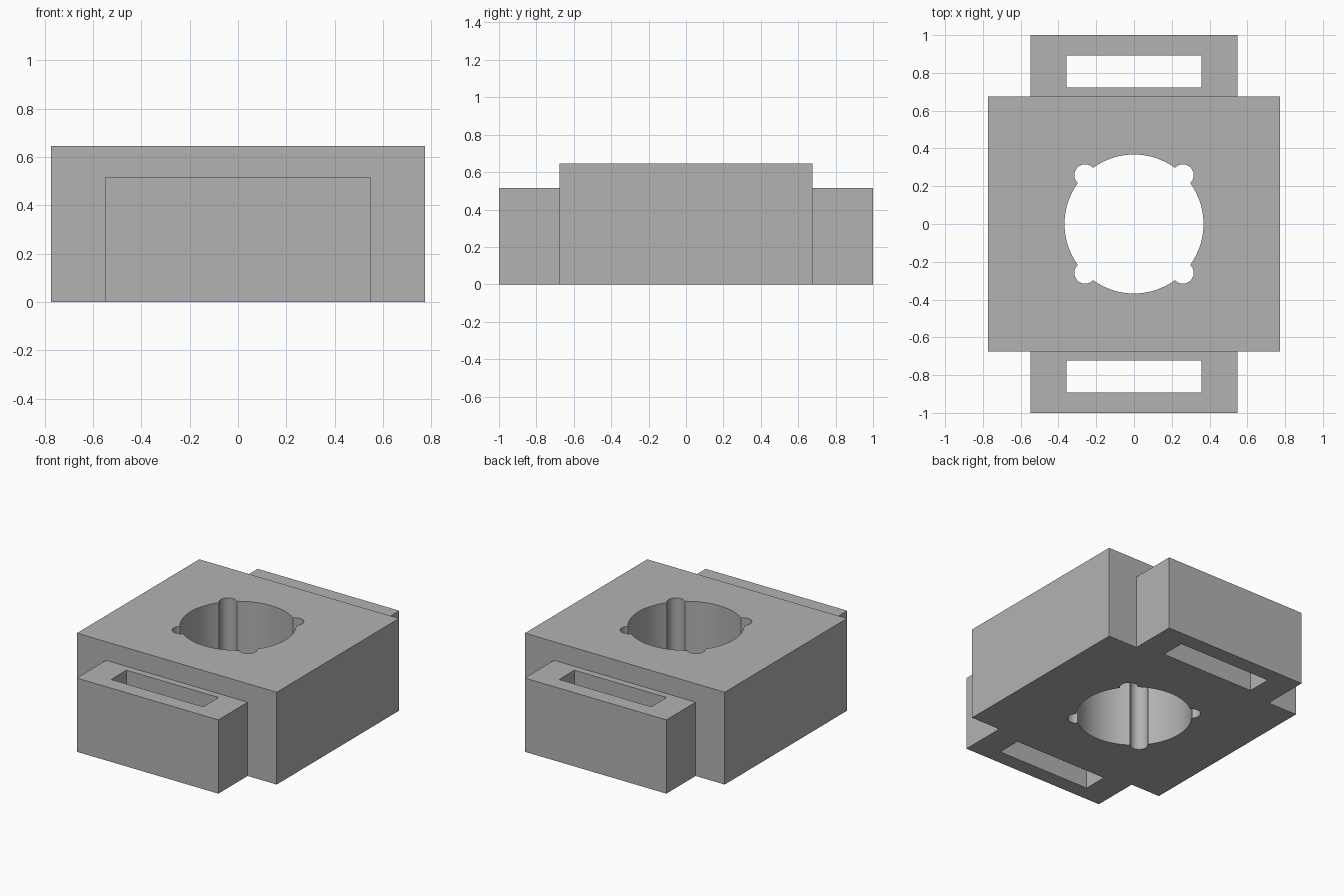
import bpy
from math import radians

default = bpy.data.objects.get("Cube")
if default:
    bpy.data.objects.remove(default, do_unlink=True)

BODY = (1.546, 1.352, 0.646)
BAR = (1.096, 2.0, 0.516)
SLOT = (0.714, 0.17, 2.0)
SLOT_Y = 0.808
BORE_RADIUS = 0.368
NOTCH_RADIUS = 0.057
NOTCH_OFFSET = 0.259

grey = bpy.data.materials.new("plain grey")
grey.use_nodes = True
colour = (0.45, 0.45, 0.45, 1)
grey.diffuse_color = colour
grey.node_tree.nodes["Principled BSDF"].inputs["Base Color"].default_value = colour


def box(name, size, location):
    bpy.ops.mesh.primitive_cube_add(size=1, location=location)
    obj = bpy.context.object
    obj.name = name
    obj.scale = size
    bpy.ops.object.transform_apply(location=True, rotation=False, scale=True)
    obj.data.materials.append(grey)
    return obj


def cylinder(name, radius, x, y, sides):
    bpy.ops.mesh.primitive_cylinder_add(vertices=sides, radius=radius, depth=2, location=(x, y, 0))
    obj = bpy.context.object
    obj.name = name
    obj.data.materials.append(grey)
    return obj


def combine(target, other, operation):
    """Apply a boolean to the target and discard the helper."""
    mod = target.modifiers.new(operation.lower(), "BOOLEAN")
    mod.operation = operation
    mod.solver = "EXACT"
    mod.object = other
    other.hide_render = True
    bpy.context.view_layer.objects.active = target
    bpy.ops.object.modifier_apply(modifier=mod.name)
    bpy.data.objects.remove(other, do_unlink=True)


# Tall central block with a lower bar forming the front and back lugs
block = box("bored_block_with_lugs", BODY, (0, 0, BODY[2] / 2))
combine(block, box("lug_bar", BAR, (0, 0, BAR[2] / 2)), "UNION")

# Central bore with four round notches on its diagonals
combine(block, cylinder("bore_cutter", BORE_RADIUS, 0, 0, 96), "DIFFERENCE")
for sx in (-1, 1):
    for sy in (-1, 1):
        notch = cylinder("notch_cutter", NOTCH_RADIUS, sx * NOTCH_OFFSET, sy * NOTCH_OFFSET, 40)
        combine(block, notch, "DIFFERENCE")

# Strap slot through each lug
for side in (-1, 1):
    combine(block, box("slot_cutter", SLOT, (0, side * SLOT_Y, 0)), "DIFFERENCE")

# Smooth bore walls, sharp corners
bpy.ops.object.select_all(action="DESELECT")
block.select_set(True)
bpy.context.view_layer.objects.active = block
bpy.ops.object.shade_smooth_by_angle(angle=radians(30))
